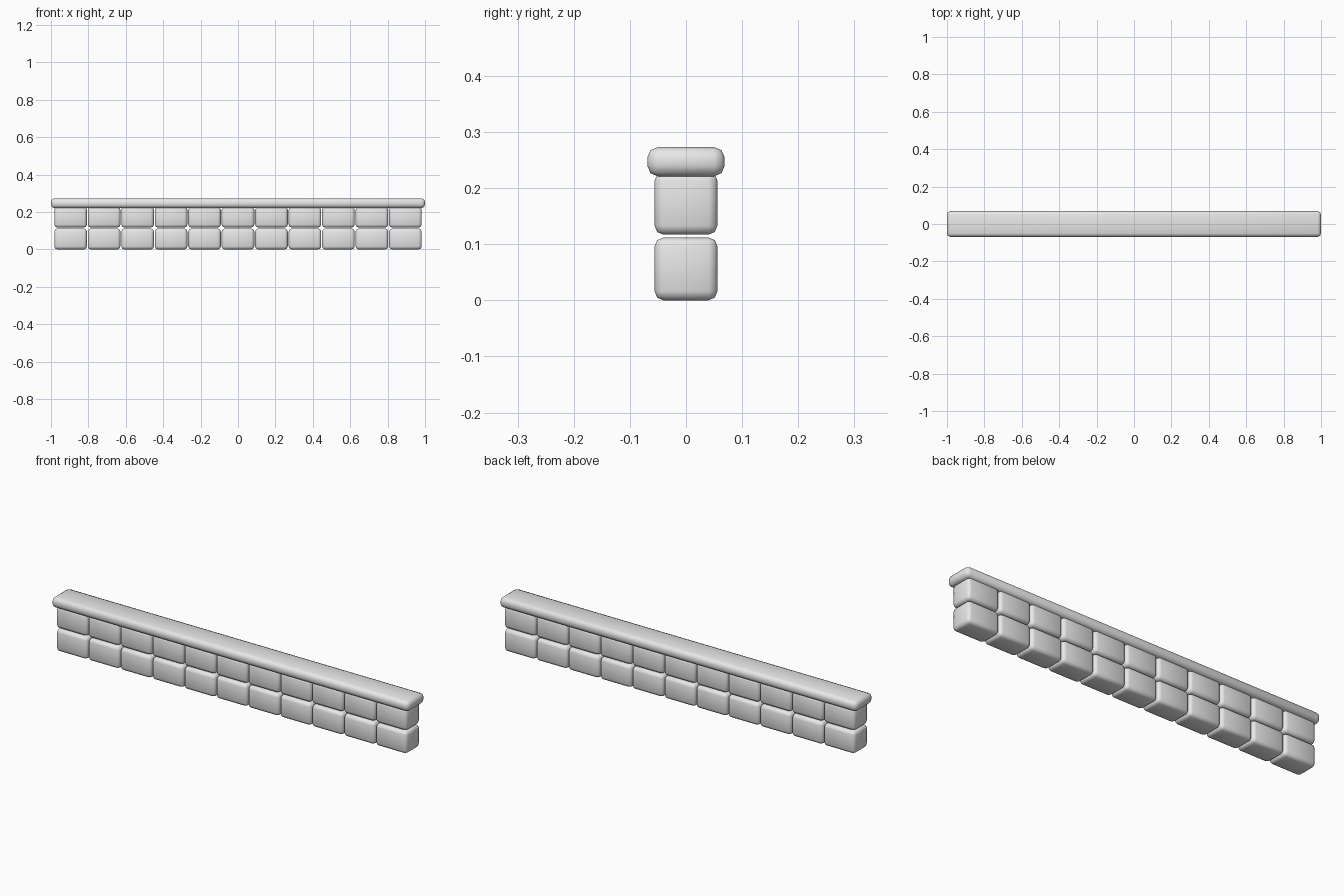
import bpy
from mathutils import Matrix, Vector
import bmesh
import math

if "Cube" in bpy.data.objects:
    bpy.data.objects.remove(bpy.data.objects["Cube"])

# One plain stone colour
stone = bpy.data.materials.new("light_grey_stone")
stone.use_nodes = True
stone.diffuse_color = (0.8, 0.8, 0.8, 1)
stone.node_tree.nodes["Principled BSDF"].inputs["Base Color"].default_value = (0.8, 0.8, 0.8, 1)


def rounded_block(name, size, centre, radius, segments=2):
    """Box with softly rounded edges."""
    mesh = bpy.data.meshes.new(name)
    bm = bmesh.new()
    bmesh.ops.create_cube(bm, size=1, matrix=Matrix.Diagonal((*size, 1)))
    bmesh.ops.bevel(bm, geom=bm.edges[:], offset=radius, segments=segments,
                    profile=0.5, affect='EDGES', clamp_overlap=True)
    for face in bm.faces:
        face.smooth = True
    bm.to_mesh(mesh)
    bm.free()
    mesh.materials.append(stone)
    obj = bpy.data.objects.new(name, mesh)
    obj.location = Vector(centre)
    bpy.context.collection.objects.link(obj)
    return obj


# Two courses of stone blocks
COLUMNS, PITCH = 11, 0.179
BLOCK = (0.174, 0.112, 0.112)
for row, course in enumerate(("lower", "upper")):
    for col in range(COLUMNS):
        x = (col - (COLUMNS - 1) / 2) * PITCH
        z = BLOCK[2] / 2 + row * 0.117
        rounded_block(f"{course}_block_{col + 1}", BLOCK, (x, 0, z), 0.016)

# Overhanging coping slab along the top
rounded_block("coping_slab", (2.0, 0.138, 0.052), (0, 0, 0.247), 0.019)
